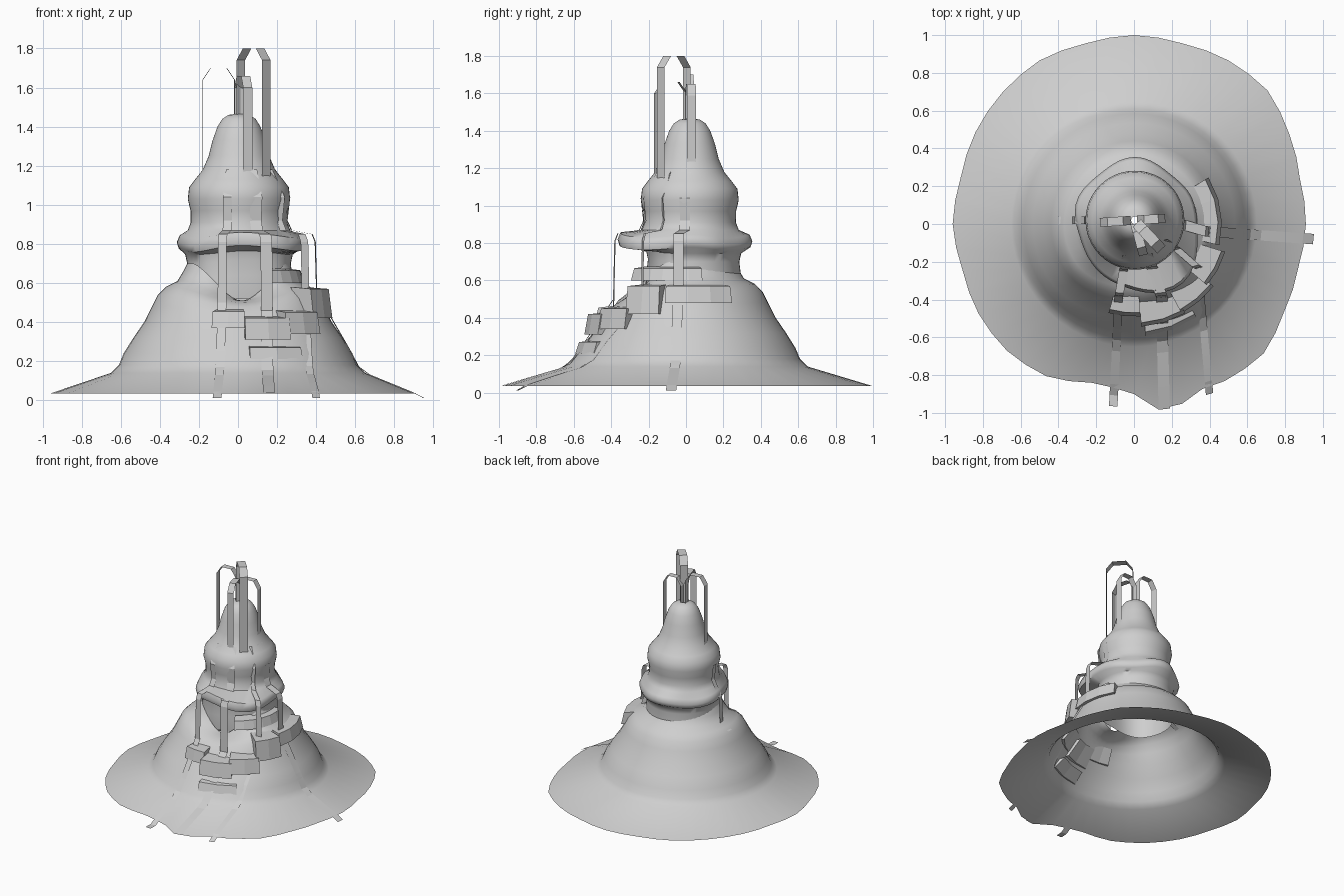
import bpy, bmesh
from math import sin, cos, radians, pi, hypot, atan2
from mathutils import Vector

cube = bpy.data.objects.get("Cube")
if cube:
    bpy.data.objects.remove(cube)

stone = bpy.data.materials.new("pale_grey_stone")
stone.use_nodes = True
GREY = (0.62, 0.62, 0.62, 1)
stone.diffuse_color = GREY
stone.node_tree.nodes["Principled BSDF"].inputs["Base Color"].default_value = GREY


def finish(name, bm, smooth=None):
    """Turn a bmesh into a named object."""
    mesh = bpy.data.meshes.new(name)
    bm.normal_update()
    bm.to_mesh(mesh)
    bm.free()
    ob = bpy.data.objects.new(name, mesh)
    bpy.context.collection.objects.link(ob)
    mesh.materials.append(stone)
    if smooth:
        bpy.ops.object.select_all(action="DESELECT")
        ob.select_set(True)
        bpy.context.view_layer.objects.active = ob
        bpy.ops.object.shade_smooth_by_angle(angle=radians(smooth))


def lathe(name, rings, point, segments=48):
    """Skin rings around z; point(ring, angle) places each vertex."""
    bm = bmesh.new()
    loops = [[bm.verts.new(point(r, 2 * pi * i / segments)) for i in range(segments)]
             for r in rings]
    for low, high in zip(loops, loops[1:]):
        for i in range(segments):
            j = (i + 1) % segments
            bm.faces.new((low[i], low[j], high[j], high[i]))
    finish(name, bm, 50)


def lobe(angle, centre, width):
    """Soft bump, 1 at the centre angle (degrees) and 0 outside the width."""
    d = (angle - radians(centre) + pi) % (2 * pi) - pi
    return cos(d / radians(width) * pi / 2) ** 2 if abs(d) < radians(width) else 0


# Mound with a flared, ragged ground skirt, hollowed below the front opening
outline = [.91, .91, .95, 1, 1, .99, 1, .99, 1, .985, .97, .95,
           .96, .94, .95, .95, .93, .87, .875, .93, .96, .97, .92, .9]
mound_profile = [(1, .035), (.65, .14), (.61, .18), (.585, .24), (.535, .32), (.48, .4),
                 (.44, .48), (.41, .54), (.37, .58), (.31, .61), (.28, .66), (.26, .7)]


def edge_radius(a):
    t = a % (2 * pi) / (2 * pi) * len(outline)
    i = int(t + 1e-6)
    tip = .09 * lobe(a, 279, 14)
    return outline[i % 24] + (outline[(i + 1) % 24] - outline[i % 24]) * (t - i) + tip


def hollow(a, z):
    """How far the front flank is pulled in."""
    return .04 * lobe(a, -88, 60) * min(1, max(0, (z - .2) / .1))


def mound_point(ring, a):
    r, z = ring
    r = edge_radius(a) if r == 1 else r - hollow(a, z)
    if z > .4:
        z -= lobe(a, -85, 68) * (.09 * min(1, (z - .4) / .2) + max(0, z - .6))
    return (r * cos(a), r * sin(a), z)


def mound_radius(z):
    """Radius of the mound at a height."""
    for (r0, z0), (r1, z1) in zip(mound_profile, mound_profile[1:]):
        if z0 <= z <= z1:
            return r0 + (r1 - r0) * (z - z0) / (z1 - z0)


def ground_z(x, y):
    """Height of the mound surface under a point."""
    r, a = hypot(x, y), atan2(y, x)
    edge = edge_radius(a)
    if r > edge:
        return .01
    for (r0, z0), (r1, z1) in zip(mound_profile, mound_profile[1:]):
        r0 = edge if r0 == 1 else r0 - hollow(a, z0)
        r1 -= hollow(a, z1)
        if r1 <= r <= r0:
            return z0 + (z1 - z0) * (r0 - r) / (r0 - r1)


lathe("mound", mound_profile, mound_point)

# Bell-shaped roof running down into the recessed neck
roof_profile = [(.27, .5), (.275, .62), (.265, .7), (.275, .745), (.305, .768), (.315, .8),
                (.3, .835), (.262, .87), (.247, .91), (.248, .97), (.262, 1.03),
                (.255, 1.09), (.225, 1.13), (.185, 1.18), (.155, 1.25), (.135, 1.33),
                (.11, 1.4), (.085, 1.44), (.055, 1.46), (.02, 1.465)]


def roof_point(ring, a):
    r, z = ring
    front = lobe(a, -80, 65)
    if .76 < z < .84:
        r += .095 * lobe(a, -60, 80) + .01 * sin(5 * a) + .01 * lobe(a, 90, 60)
        z += .01 * cos(4 * a) + .015 * front
    elif z < .75:
        r -= .05 * front
        z += .02 * front
    return (r * cos(a) + .005, r * sin(a) + .02, z)


lathe("bell_roof_and_neck", roof_profile, roof_point)


# Terraced basin blocks, rooted in the mound around the front and left flank
def terrace(name, a0, a1, r1, z0, z1, steps=2, lean=.02):
    bm = bmesh.new()
    middle = radians((a0 + a1) / 2)
    low = mound_radius(z0) - hollow(middle, z0) - .01
    high = mound_radius(z1) - hollow(middle, z1) - .03
    rows = []
    for i in range(steps + 1):
        a = radians(a0 + (a1 - a0) * i / steps)
        section = [(low, z0), (r1, z0), (r1 - lean, z1), (high, z1 + .01)]
        rows.append([bm.verts.new((r * cos(a), r * sin(a), z)) for r, z in section])
    for p, q in zip(rows, rows[1:]):
        for k in range(4):
            m = (k + 1) % 4
            bm.faces.new((p[k], q[k], q[m], p[m]))
    bm.faces.new(rows[0])
    bm.faces.new(rows[-1][::-1])
    bmesh.ops.recalc_face_normals(bm, faces=bm.faces)
    finish(name, bm)


terrace("neck_ledge", -60, 15, .34, .6, .665, 6)
terrace("upper_basin_left", -14, 32, .465, .48, .57, 3)
terrace("upper_basin_corner", -40, -17, .505, .42, .57)
terrace("middle_basin", -62, -38, .535, .34, .45)
terrace("front_basin", -86, -60, .545, .31, .42)
terrace("right_basin", -106, -86, .49, .37, .455)
terrace("lower_step", -84, -56, .595, .21, .27)


# Water ribbons: flat strips swept along a few path points
def ribbon(name, points, width):
    bm = bmesh.new()
    pts = [Vector(p) for p in points]
    # keep the strip facing the direction in which the stream falls
    out = Vector((pts[-1].x - pts[0].x, pts[-1].y - pts[0].y, 0)).normalized()
    side = Vector((-out.y, out.x, 0)) * width / 2
    pairs = [(bm.verts.new(p - side), bm.verts.new(p + side)) for p in pts]
    for (a, b), (c, d) in zip(pairs, pairs[1:]):
        bm.faces.new((a, c, d, b))
    finish(name, bm)


def jet(name, x, y, top, foot, width=.048):
    """Spout from the roof tip that arches over and falls to the roof."""
    ribbon(name, [(x * k, y * k + .02, z) for k, z in
                  ((.1, 1.45), (.1, top - .06), (.32, top), (.78, top),
                   (1, top - .06), (1, foot))], width)


jet("tall_jet", .145, -.155, 1.8, 1.14, .06)
jet("front_jet", .05, -.185, 1.66, 1.12)
jet("right_jet", -.18, -.012, 1.7, 1.14)
jet("left_jet", .165, .01, 1.65, 1.14)


def fall(name, lip, end, width, land):
    """Stream that clings to the roof, drops from the lip and runs to the ground."""
    x, y = lip
    h = hypot(x, y)
    path = [(x / h * r, y / h * r + .02, z) for r, z in
            ((.19, 1.18), (.266, 1.04), (.252, .92), (.275, .87))]
    path += [(x * .96, y * .96, .85), (x, y, .81), (x * 1.02, y * 1.02, land)]
    for k in range(3, 11):
        px, py = x + (end[0] - x) * k / 10, y + (end[1] - y) * k / 10
        path.append((px, py, ground_z(px, py) + .002))
    ribbon(name, path, width)


fall("front_right_fall", (-.08, -.38), (-.11, -.965), .045, .5)
fall("front_centre_fall", (.145, -.38), (.16, -.98), .06, .46)
fall("front_left_fall", (.34, -.23), (.4, -.9), .04, .5)
fall("left_fall", (.395, -.04), (.95, -.08), .055, .55)
ribbon("right_fall", [(-.265, .02, 1.04), (-.25, .02, .92), (-.28, .02, .86),
                      (-.315, .02, .8), (-.325, .02, .59), (-.4, .02, .555)], .04)
